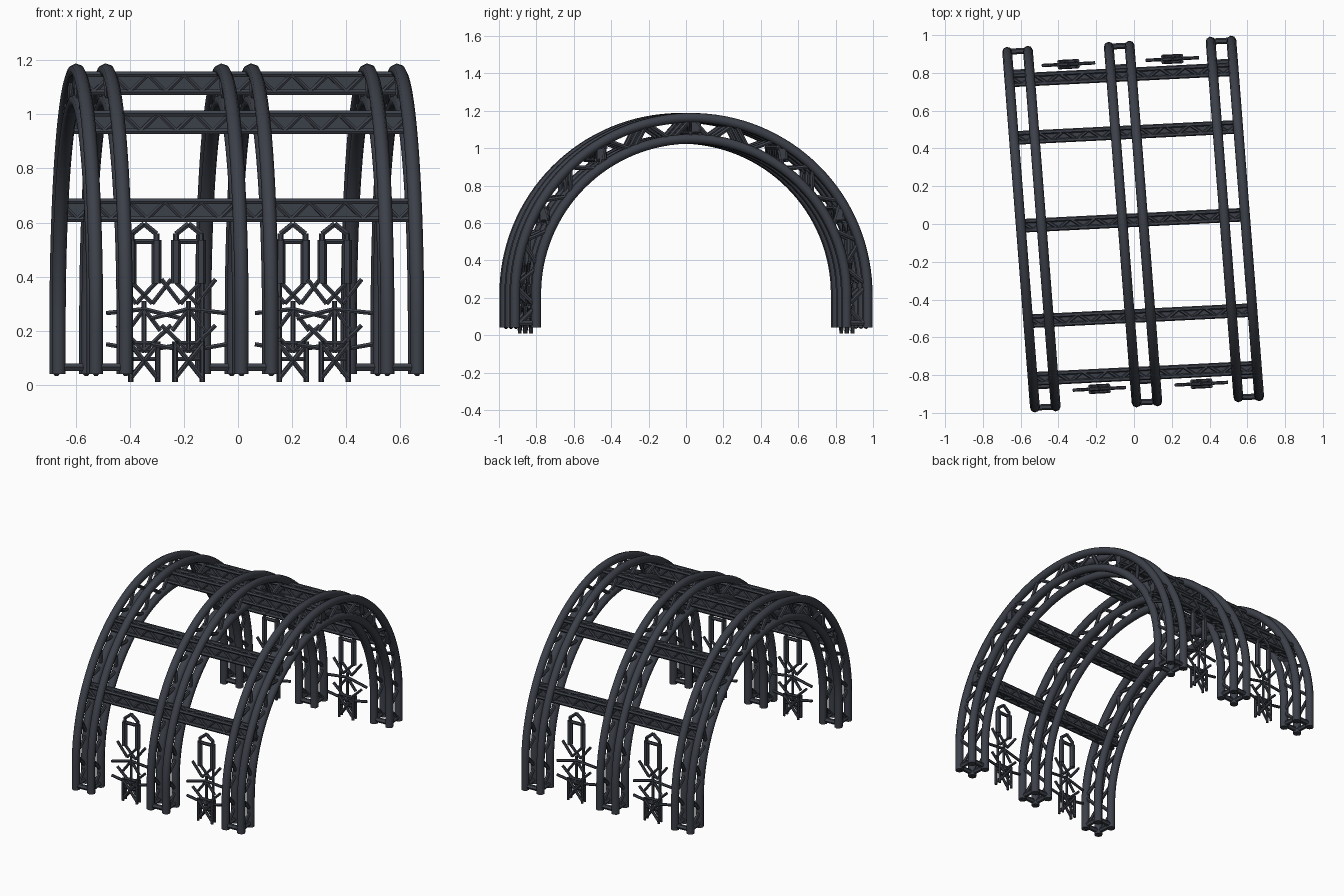
import bpy
import bmesh
import math
from mathutils import Vector

if "Cube" in bpy.data.objects:
    bpy.data.objects.remove(bpy.data.objects["Cube"])

steel = bpy.data.materials.new("dark slate steel")
COLOUR = (0.045, 0.051, 0.066, 1)
steel.use_nodes = True
steel.diffuse_color = COLOUR
steel.node_tree.nodes["Principled BSDF"].inputs["Base Color"].default_value = COLOUR

OUTER, INNER, CENTRE_Z, BASE_Z = 0.942, 0.83, 0.22, 0.04
HALF = 0.055


def place(u, v, z):
    """Structure coordinates (across, along, up) to world, slightly skewed."""
    return Vector((u - 0.078 * v, v + 0.05 * u, z))


def tubes(name, paths, radius, res=2):
    """One mesh object holding a round tube along every path."""
    curve = bpy.data.curves.new(name, 'CURVE')
    curve.dimensions = '3D'
    curve.bevel_depth = radius
    curve.bevel_resolution = res
    curve.use_fill_caps = True
    for path in paths:
        spline = curve.splines.new('POLY')
        spline.points.add(len(path) - 1)
        for point, co in zip(spline.points, path):
            point.co = (*place(*co), 1)
    obj = bpy.data.objects.new(name, curve)
    bpy.context.collection.objects.link(obj)
    curve.materials.append(steel)
    bpy.ops.object.select_all(action='DESELECT')
    bpy.context.view_layer.objects.active = obj
    obj.select_set(True)
    bpy.ops.object.convert(target='MESH')
    bpy.ops.object.shade_smooth_by_angle(angle=math.radians(50))


def arch_point(u, radius, s):
    """Point on an arch rail: s runs 0..1 from front foot to back foot."""
    leg = CENTRE_Z - BASE_Z
    length = math.pi * 0.885
    d = s * (length + 2 * leg)
    if d < leg:
        return (u, -radius, BASE_Z + d)
    if d > leg + length:
        return (u, radius, CENTRE_Z - (d - leg - length))
    a = (d - leg) / 0.885
    return (u, -radius * math.cos(a), CENTRE_Z + radius * math.sin(a))


def zigzag(f, g, n):
    """Separate diagonal bars alternating between two rails."""
    return [((f, g)[i % 2](i / n), (g, f)[i % 2]((i + 1) / n)) for i in range(n)]


# Arched box trusses
for side, centre in (("right", -0.543), ("middle", -0.005), ("left", 0.534)):
    rails, lattice, feet = [], [], []
    for u in (centre - HALF, centre + HALF):
        for radius in (OUTER, INNER):
            rails.append([arch_point(u, radius, i / 72) for i in range(73)])
        lattice += zigzag(lambda s: arch_point(u, OUTER, s),
                          lambda s: arch_point(u, INNER, s), 28)
        for end in (-1, 1):
            feet.append([(u, end * INNER, 0.065), (u, end * OUTER, 0.065)])
    for end in (-1, 1):
        for radius in (OUTER, INNER):
            feet.append([(centre - HALF, end * radius, 0.065),
                         (centre + HALF, end * radius, 0.065)])
    tubes(side + "_arch_rails", rails, 0.026)
    tubes(side + "_arch_lattice", lattice, 0.012, 1)
    tubes(side + "_arch_foot_bars", feet, 0.016, 1)

# Straight beams joining the arches
LENGTH, WIDE, TALL = 0.6, 0.024, 0.033
for name, v, z in (("front_lower", -0.79, 0.645), ("front_upper", -0.485, 0.97),
                   ("ridge", 0.02, 1.115), ("back_upper", 0.485, 0.97),
                   ("back_lower", 0.79, 0.645)):
    corners = [(-1, -1), (1, -1), (1, 1), (-1, 1)]
    rails, lattice = [], []

    def rail(corner):
        return lambda s: (LENGTH * (2 * s - 1), v + corner[0] * WIDE, z + corner[1] * TALL)

    for i, corner in enumerate(corners):
        here, there = rail(corner), rail(corners[(i + 1) % 4])
        rails.append([here(0), here(1)])
        lattice += zigzag(here, there, 18)
    tubes(name + "_beam_rails", rails, 0.012, 1)
    tubes(name + "_beam_lattice", lattice, 0.009, 1)

    # Recessed solid core
    bm = bmesh.new()
    bmesh.ops.create_cube(bm, size=2)
    for vert in bm.verts:
        a, b, c = vert.co
        vert.co = place(a * LENGTH, v + b * (WIDE - 0.004), z + c * (TALL - 0.004))
    mesh = bpy.data.meshes.new(name + "_beam_core")
    bm.to_mesh(mesh)
    bm.free()
    mesh.materials.append(steel)
    bpy.context.collection.objects.link(bpy.data.objects.new(mesh.name, mesh))

# Hanging frames with branching lattice stands beneath them
for name, u, v, flip in (("front_right", -0.25, -0.86, 1), ("front_left", 0.29, -0.86, 1),
                         ("back_right", -0.28, 0.86, -1), ("back_left", 0.27, 0.86, -1)):
    def bar(x0, z0, x1, z1, depth=0.0):
        return [(u + flip * x0, v + depth, z0), (u + flip * x1, v + depth, z1)]

    hanger, grips, stand = [], [], []
    for s in (-1, 1):
        hanger += [bar(0, 0.595, s * 0.046, 0.558), bar(s * 0.046, 0.56, s * 0.046, 0.38)]
        grips.append(bar(s * 0.046, 0.535, s * 0.046, 0.375))
        # Branching arms
        stand += [bar(s * 0.046, 0.38, -s * 0.03, 0.30), bar(0, 0.28, s * 0.14, 0.255 + s * 0.01),
                  bar(s * 0.03, 0.30, s * 0.10, 0.39), bar(0, 0.125, s * 0.14, 0.15),
                  bar(0, 0.28, s * 0.06, 0.20), bar(0, 0.125, s * 0.10, 0.22)]
        # Stand legs and cross braces
        for depth in (-0.016, 0.016):
            stand += [bar(s * 0.05, 0.01, s * 0.05, 0.16, depth),
                      bar(s * 0.05, 0.025, -s * 0.05, 0.15, depth)]
        stand.append(bar(-0.05, 0.125 + s * 0.03, 0.05, 0.125 + s * 0.03))
    stand += [bar(0.05, 0.16, 0.05, 0.38), bar(0, 0.125, 0, 0.31)]
    hanger.append(bar(-0.046, 0.53, 0.046, 0.53))
    tubes(name + "_hanger", hanger, 0.011, 1)
    tubes(name + "_hanger_grips", grips, 0.018, 1)
    tubes(name + "_stand", stand, 0.009, 1)
